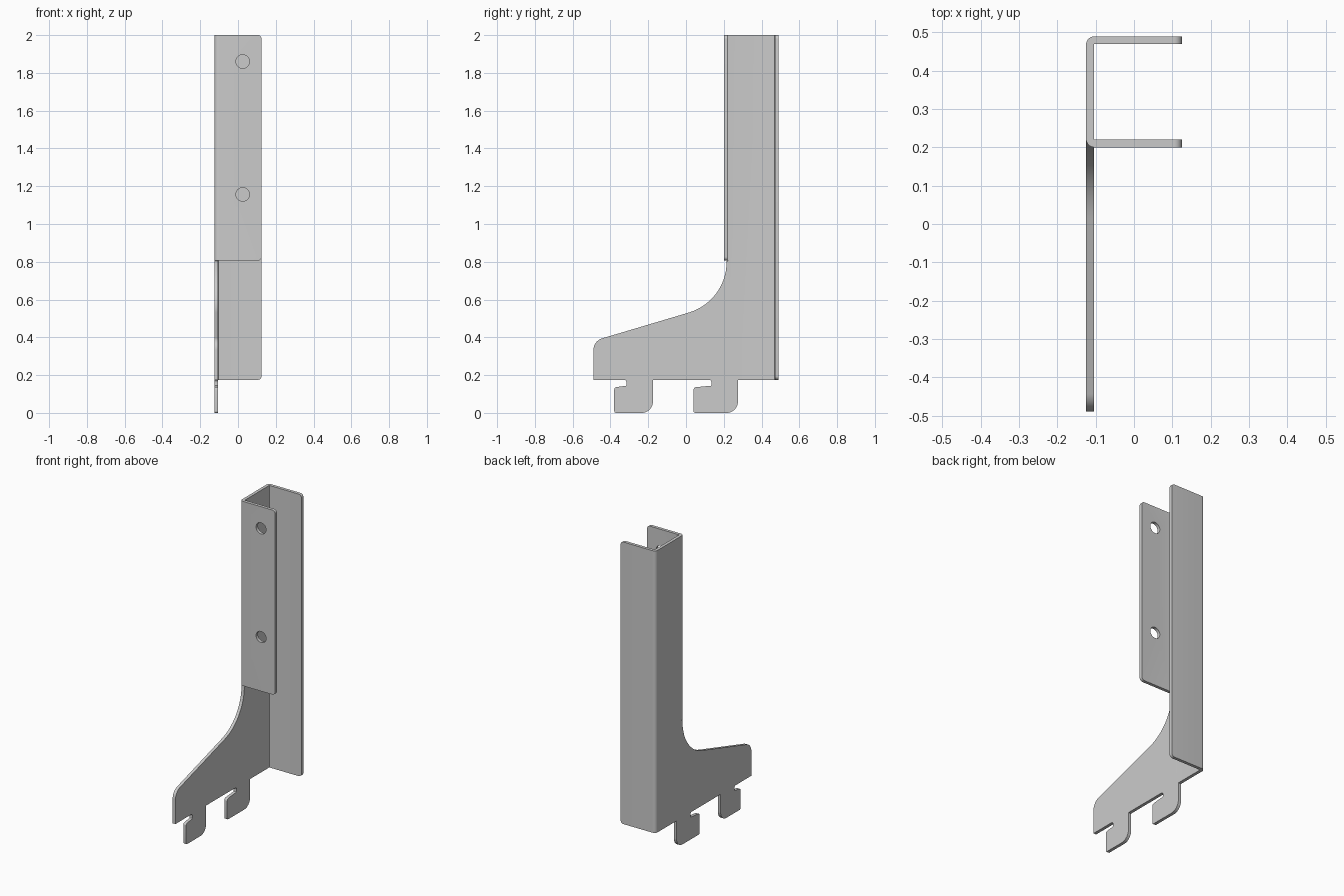
import bpy, bmesh
from math import pi, sin, cos, tan
from mathutils import Vector

if "Cube" in bpy.data.objects:
    bpy.data.objects.remove(bpy.data.objects["Cube"])

T = 0.02            # sheet thickness
R = 0.022           # outer bend radius
X0, X1 = -0.125, 0.125
Y_FRONT, Y_BACK = 0.20, 0.49
Z_FRONT, Z_BACK, TOP = 0.806, 0.175, 2.0


def rounded(corners):
    """2D outline from (u, v, radius) corners, each corner filleted."""
    out = []
    n = len(corners)
    for i, (u, v, r) in enumerate(corners):
        p = Vector((u, v))
        if r == 0:
            out.append(p)
            continue
        a = (Vector(corners[i - 1][:2]) - p).normalized()
        b = (Vector(corners[(i + 1) % n][:2]) - p).normalized()
        inner = a.angle(b)
        c = p + (a + b).normalized() * (r / sin(inner / 2))
        d = r / tan(inner / 2)
        s, e = p + a * d - c, p + b * d - c
        turn = pi - inner
        steps = max(4, int(turn / 0.09)) if r > 0.03 else 6
        for k in range(steps + 1):
            t = k / steps
            out.append(c + (s * sin((1 - t) * turn) + e * sin(t * turn)) / sin(turn)
                       if abs(sin(turn)) > 1e-6 else c + s.lerp(e, t))
    return out


def loop_edges(bm, points):
    vs = [bm.verts.new(p) for p in points]
    return [bm.edges.new((vs[i], vs[(i + 1) % len(vs)])) for i in range(len(vs))]


def hook(left, slot, right):
    return [(right, Z_BACK, 0), (right, 0, 0.06), (left, 0, 0.01),
            (left, 0.135, 0.015), (slot, 0.144, 0.004), (slot, Z_BACK, 0.014)]


def flange(bm, y, z0, inward, holes=()):
    """Flat flange with rounded free corners plus its quarter-round bend."""
    outline = rounded([(X0 + R, z0, 0), (X1, z0, 0.02), (X1, TOP, 0.02), (X0 + R, TOP, 0)])
    edges = loop_edges(bm, [(u, y, v) for u, v in outline])
    for hx, hz, hr in holes:
        edges += loop_edges(bm, [(hx + hr * cos(2 * pi * k / 32), y, hz + hr * sin(2 * pi * k / 32))
                                 for k in range(32)])
    bmesh.ops.triangle_fill(bm, edges=edges, use_beauty=True)
    prev = None
    for k in range(9):
        a = pi / 2 * k / 8
        x, yy = X0 + R - R * cos(a), y + inward * R * (1 - sin(a))
        cur = [bm.verts.new((x, yy, z)) for z in (z0, TOP)]
        if prev:
            bm.faces.new((prev[0], prev[1], cur[1], cur[0]))
        prev = cur


bm = bmesh.new()

# Side web with sloping arm and two hooks
web = [(-0.49, Z_BACK, 0), (-0.49, 0.381, 0.065), (0.215, 0.5905, 0.28), (0.215, 0.803, 0),
       (Y_FRONT + R, Z_FRONT, 0), (Y_FRONT + R, TOP, 0), (Y_BACK - R, TOP, 0), (Y_BACK - R, Z_BACK, 0)]
web += hook(0.04, 0.135, 0.275) + hook(-0.38, -0.315, -0.175)
bm.faces.new([bm.verts.new((X0, u, v)) for u, v in rounded(web)])

# Bent flanges, the front one drilled
flange(bm, Y_FRONT, Z_FRONT, 1, [(0.025, 1.86, 0.036), (0.025, 1.157, 0.036)])
flange(bm, Y_BACK, Z_BACK, -1)

# Sew the sheet together with normals facing outwards
bmesh.ops.remove_doubles(bm, verts=bm.verts, dist=1e-4)
bmesh.ops.recalc_face_normals(bm, faces=bm.faces)
bm.normal_update()
if max(bm.faces, key=lambda f: len(f.verts)).normal.x > 0:
    bmesh.ops.reverse_faces(bm, faces=bm.faces)

mesh = bpy.data.meshes.new("shelf_bracket")
bm.to_mesh(mesh)
bm.free()
bracket = bpy.data.objects.new("shelf_bracket", mesh)
bpy.context.collection.objects.link(bracket)
bpy.context.view_layer.objects.active = bracket
bracket.select_set(True)

# Sheet thickness
solid = bracket.modifiers.new("thickness", 'SOLIDIFY')
solid.thickness = T
solid.offset = -1
solid.use_even_offset = True
solid.use_quality_normals = True
bpy.ops.object.modifier_apply(modifier=solid.name)
bpy.ops.object.shade_smooth_by_angle(angle=pi / 6)
